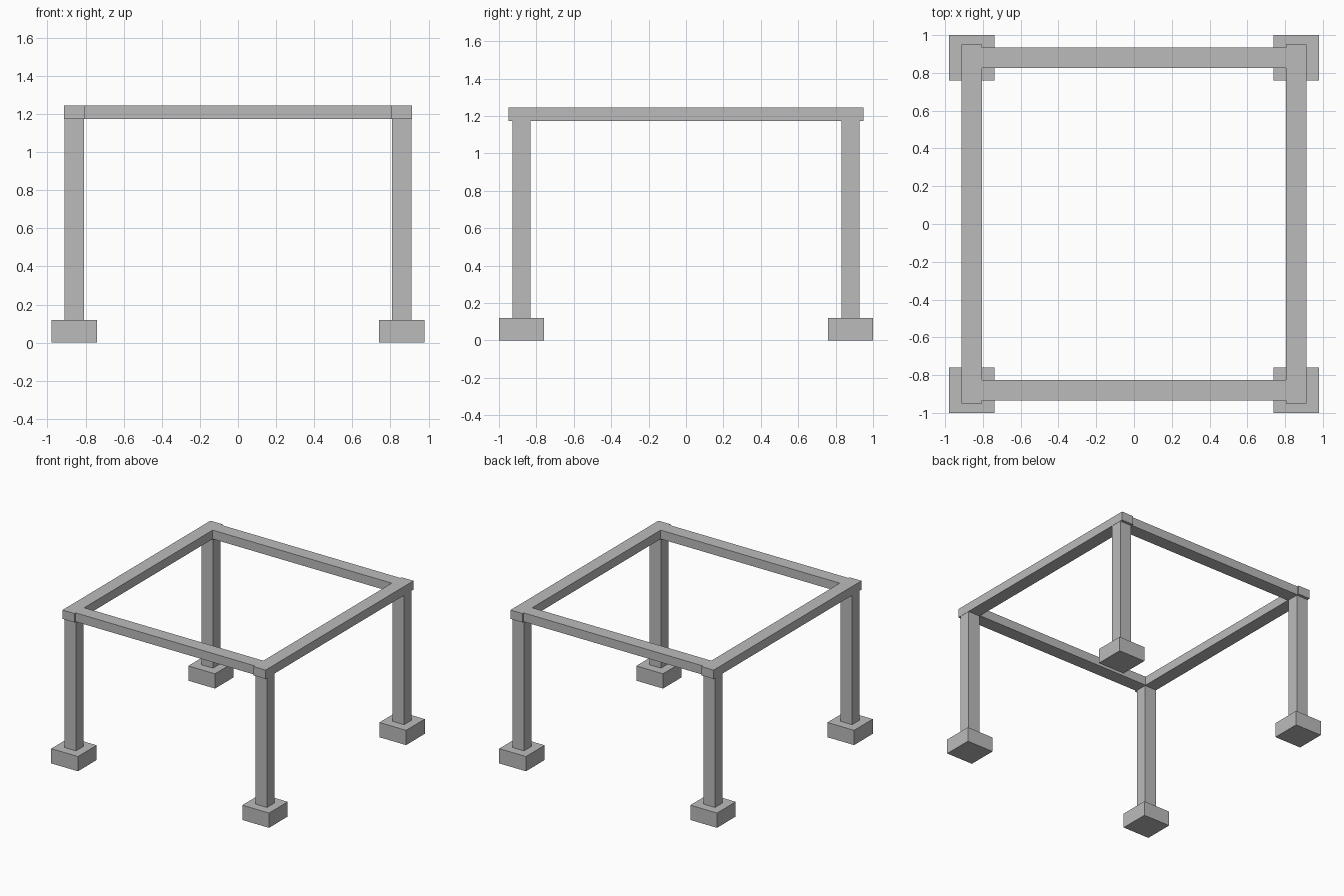
import bpy

# Remove the default cube
cube = bpy.data.objects.get("Cube")
if cube:
    bpy.data.objects.remove(cube, do_unlink=True)

# Single plain grey
grey = bpy.data.materials.new("plain_grey")
grey.use_nodes = True
colour = (0.5, 0.5, 0.5, 1)
grey.diffuse_color = colour
grey.node_tree.nodes["Principled BSDF"].inputs["Base Color"].default_value = colour


def box(name, x, y, z_range, size_x, size_y):
    """Box centred on x, y and spanning z_range."""
    low, high = z_range
    bpy.ops.mesh.primitive_cube_add(size=1, location=(x, y, (low + high) / 2))
    obj = bpy.context.object
    obj.name = name
    obj.scale = (size_x, size_y, high - low)
    bpy.ops.object.transform_apply(location=False, rotation=False, scale=True)
    obj.data.materials.append(grey)
    return obj


POST_X, POST_Y = 0.859, 0.88
POST_W, POST_D = 0.104, 0.096
FOOT_W, FOOT_H = 0.24, 0.12
BEAM_LOW, BEAM_TOP = 1.173, 1.245

sides = (("left", 1), ("right", -1))
ends = (("front", -1), ("back", 1))

# Footings and posts at the four corners
for end, sy in ends:
    for side, sx in sides:
        x, y = sx * POST_X, sy * POST_Y
        box(f"{end}_{side}_footing", x, y, (0, FOOT_H), FOOT_W, FOOT_W)
        box(f"{end}_{side}_post", x, y, (FOOT_H, BEAM_LOW), POST_W, POST_D)

# Long side beams resting on the posts
for side, sx in sides:
    box(f"{side}_beam", sx * POST_X, 0, (BEAM_LOW, BEAM_TOP), 0.108, 1.9)

# Cross beams fitted between the side beams
for end, sy in ends:
    box(f"{end}_beam", 0, sy * POST_Y, (BEAM_LOW, BEAM_TOP), 2 * POST_X - 0.108, 0.11)
